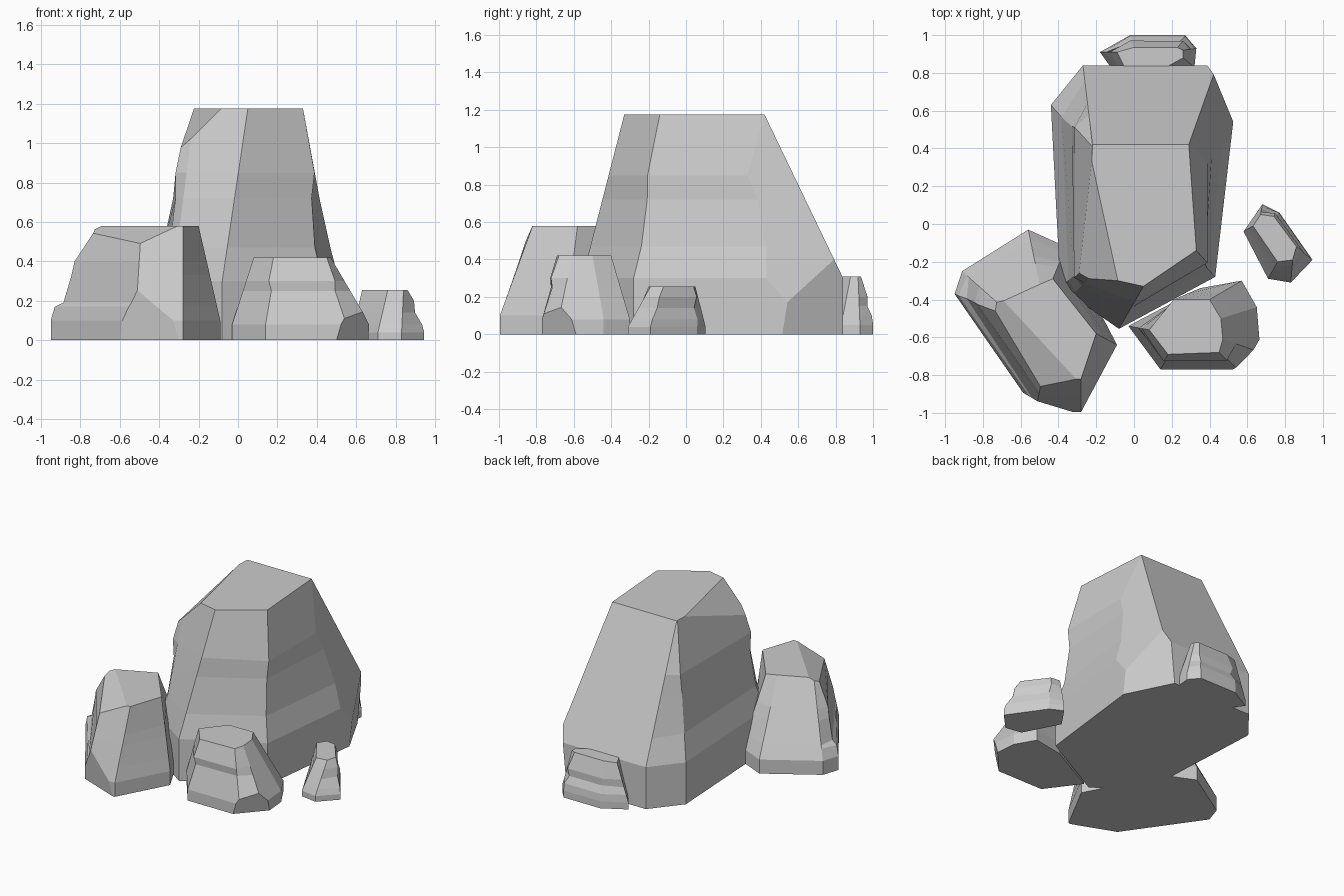
import bpy, bmesh
from mathutils import Vector

if "Cube" in bpy.data.objects:
    bpy.data.objects.remove(bpy.data.objects["Cube"])


def cut(bm, points, centre):
    """Slice off the part of the rock outside the plane through three points."""
    a, b, c = (Vector(p) for p in points)
    n = (b - a).cross(c - a).normalized()
    if n.dot(centre - a) > 0:
        n.negate()
    bmesh.ops.bisect_plane(bm, geom=bm.verts[:] + bm.edges[:] + bm.faces[:],
                           plane_co=a, plane_no=n, clear_outer=True)
    edges = [e for e in bm.edges if e.is_boundary]
    if edges:
        bmesh.ops.holes_fill(bm, edges=edges, sides=0)


def rock(name, corners, height, foot, layers, ledged=(), cuts=()):
    """corners: (base x, base y, top x, top y), counter-clockwise.
    Sides are upright below the foot height, then slope to the top.
    layers: (height, outward push of the ledged corners)."""
    bm = bmesh.new()
    n = len(corners)
    centre = Vector((sum(c[0] + c[2] for c in corners) / (2 * n),
                     sum(c[1] + c[3] for c in corners) / (2 * n), 0))
    rings = []
    for z, push in [(0, 0), (foot, 0), *layers, (height, 0)]:
        t = max(0, (z - foot) / (height - foot))
        ring = []
        for i, (bx, by, tx, ty) in enumerate(corners):
            p = Vector((bx + (tx - bx) * t, by + (ty - by) * t, 0))
            if i in ledged:
                p += (p - centre).normalized() * push
            p.z = z
            ring.append(bm.verts.new(p))
        rings.append(ring)
    for lo, hi in zip(rings, rings[1:]):
        for i in range(n):
            j = (i + 1) % n
            bm.faces.new((lo[i], lo[j], hi[j], hi[i]))
    bm.faces.new(rings[0][::-1])
    bm.faces.new(rings[-1])
    bmesh.ops.remove_doubles(bm, verts=bm.verts[:], dist=0.002)
    centre.z = height / 2
    for points in cuts:
        cut(bm, points, centre)
    bmesh.ops.recalc_face_normals(bm, faces=bm.faces[:])
    mesh = bpy.data.meshes.new(name)
    bm.to_mesh(mesh)
    bm.free()
    bpy.context.collection.objects.link(bpy.data.objects.new(name, mesh))


# Tall central boulder: chamfered top corner, trimmed rear corner, cut rear foot
rock("main_boulder",
     [(-.08, -.555, .05, -.33), (.43, -.28, .33, -.14), (.56, .84, .29, .42),
      (-.27, .84, -.22, .42), (-.44, .63, -.22, .41), (-.39, -.34, -.25, -.22),
      (-.33, -.38, -.22, -.27)],
     1.175, .3, [(.47, -.025), (.72, -.01), (.85, .025)], ledged=(1, 4, 5),
     cuts=[((-.21, .27, 1.175), (-.09, -.28, 1.175), (-.25, -.25, 1.02)),
           ((.29, .42, 1.175), (.43, .79, .37), (.52, .53, .2)),
           ((.52, .52, 0), (.36, .84, 0), (.43, .77, .37))])

# Mid-height boulder at front left, layered on its outer side
rock("left_boulder",
     [(-.28, -.995, -.28, -.82), (-.09, -.64, -.2, -.58), (-.36, -.12, -.43, -.29),
      (-.56, -.03, -.5, -.32), (-.91, -.25, -.72, -.42), (-.95, -.37, -.71, -.47),
      (-.52, -.99, -.49, -.83)],
     .58, .1, [(.17, .015), (.19, -.02), (.33, .01), (.4, .03)], ledged=(5,),
     cuts=[((-.65, -.45, .58), (-.39, -.73, .58), (-.5, -.83, .5)),
           ((-.62, -.87, 0), (-.3, -.995, 0), (-.48, -.945, .2))])

# Lower boulder at front right
rock("right_boulder",
     [(.14, -.77, .18, -.69), (.55, -.77, .45, -.68), (.67, -.68, .47, -.61),
      (.65, -.44, .46, -.5), (.57, -.3, .4, -.4), (.35, -.34, .21, -.4),
      (-.03, -.54, .08, -.56)],
     .42, .08, [(.25, -.012), (.3, .012)], ledged=(0, 1),
     cuts=[((.5, -.77, 0), (.67, -.58, 0), (.62, -.68, .14))])

# Small stone on the right
rock("small_stone",
     [(.71, -.29, .76, -.2), (.83, -.31, .84, -.19), (.945, -.19, .86, -.12),
      (.77, .06, .74, .04), (.68, .105, .67, .05), (.58, -.04, .63, -.01)],
     .255, .04, [(.08, .005), (.14, -.008), (.2, .012)], ledged=(2, 3))

# Small stone tucked against the back
rock("back_stone",
     [(-.08, .77, -.05, .83), (.2, .75, .17, .83), (.32, .83, .26, .88),
      (.33, .93, .26, .92), (.27, 1, .23, .935), (-.02, 1, 0, .935),
      (-.18, .91, -.09, .91)],
     .31, .05, [(.1, .01), (.15, -.01), (.2, .015)], ledged=(4, 5))
